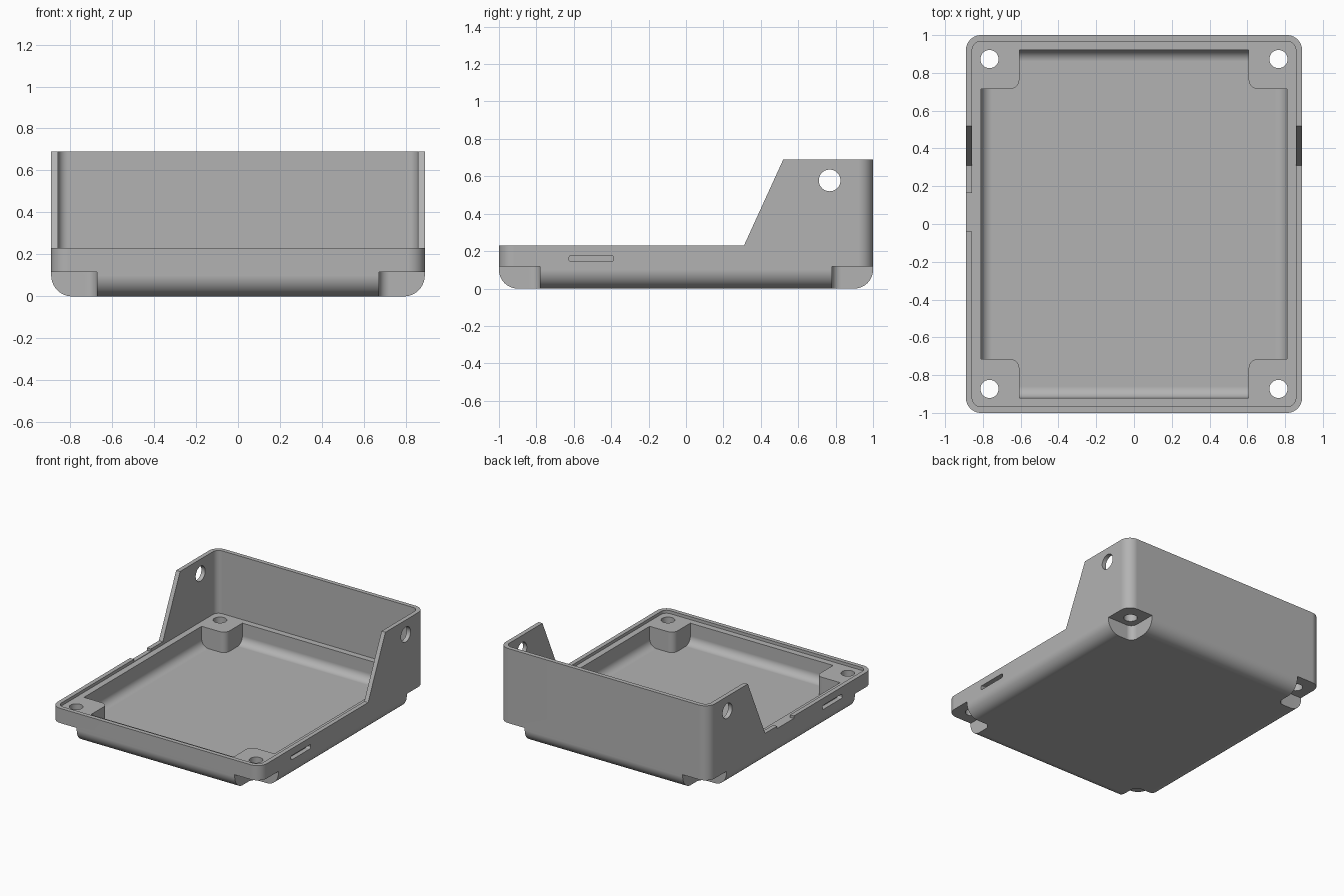
import bpy, bmesh, math
from mathutils import Matrix, Vector

cube = bpy.data.objects.get("Cube")
if cube:
    bpy.data.objects.remove(cube, do_unlink=True)

grey = bpy.data.materials.new("plain grey")
grey.use_nodes = True
colour = (0.45, 0.45, 0.45, 1)
grey.diffuse_color = colour
grey.node_tree.nodes["Principled BSDF"].inputs["Base Color"].default_value = colour

LIP, LEDGE, TOP, FLOOR = 0.23, 0.207, 0.69, 0.05


def rounded(hx, hy, r, steps=10):
    """Rounded rectangle outline around the origin."""
    pts = []
    for i, (sx, sy) in enumerate([(1, 1), (-1, 1), (-1, -1), (1, -1)]):
        for k in range(steps + 1):
            a = math.pi / 2 * (i + k / steps)
            pts.append((sx * (hx - r) + r * math.cos(a), sy * (hy - r) + r * math.sin(a)))
    return pts


def loft(name, rings):
    """Closed solid through equal-sized rings of 3D points."""
    bm = bmesh.new()
    loops = [[bm.verts.new(p) for p in ring] for ring in rings]
    n = len(loops[0])
    for a, b in zip(loops, loops[1:]):
        for i in range(n):
            j = (i + 1) % n
            bm.faces.new((a[i], a[j], b[j], b[i]))
    bm.faces.new(loops[0][::-1])
    bm.faces.new(loops[-1])
    bmesh.ops.recalc_face_normals(bm, faces=bm.faces)
    mesh = bpy.data.meshes.new(name)
    bm.to_mesh(mesh)
    bm.free()
    mesh.materials.append(grey)
    ob = bpy.data.objects.new(name, mesh)
    bpy.context.collection.objects.link(ob)
    return ob


def prism(name, outline, z0, z1, centre=(0, 0)):
    cx, cy = centre
    return loft(name, [[(x + cx, y + cy, z) for x, y in outline] for z in (z0, z1)])


def x_prism(name, outline, x0, x1):
    """Prism along x from a (y, z) outline."""
    return loft(name, [[(x, y, z) for y, z in outline] for x in (x0, x1)])


def tray(name, hx, hy, corner, fillet, z0, z1):
    """Rounded box with a filleted bottom edge."""
    rings = []
    for k in range(11):
        a = math.pi / 2 * k / 10
        inset = fillet * (1 - math.sin(a))
        z = z0 + fillet * (1 - math.cos(a))
        r = max(corner - inset, 0.01)
        rings.append([(x, y, z) for x, y in rounded(hx - inset, hy - inset, r)])
    rings.append([(x, y, z1) for x, y in rounded(hx, hy, corner)])
    return loft(name, rings)


def cut(target, cutter):
    mod = target.modifiers.new("cut", 'BOOLEAN')
    mod.operation, mod.solver, mod.object = 'DIFFERENCE', 'EXACT', cutter
    bpy.ops.object.select_all(action='DESELECT')
    bpy.context.view_layer.objects.active = target
    target.select_set(True)
    bpy.ops.object.modifier_apply(modifier=mod.name)
    bpy.data.objects.remove(cutter, do_unlink=True)


CORNERS = [(sx, sy) for sx in (1, -1) for sy in (1, -1)]


def corner_block(name, x, y, z0, z1, sx, sy):
    """Block outside (x, y) at one corner, with its inner edge rounded."""
    hx, hy = (1.3 - x) / 2, (1.3 - y) / 2
    return prism(name, rounded(hx, hy, 0.05), z0, z1, (sx * (x + hx), sy * (y + hy)))


def circle(cx, cy, r, n=40):
    return [(cx + r * math.cos(2 * math.pi * i / n), cy + r * math.sin(2 * math.pi * i / n))
            for i in range(n)]


# Outer block and the side profile: low front, sloped cheeks, tall back
case = tray("enclosure_shell", 0.89, 1.0, 0.08, 0.1, 0, TOP)
slope = 0.21 / (TOP - LIP)
cut(case, x_prism("profile_cutter", [(-1.2, LIP), (0.31, LIP),
                                     (0.31 + slope * (0.9 - LIP), 0.9), (-1.2, 0.9)], -1.2, 1.2))

# Thin upper lip above the ledge
cut(case, prism("lip_cutter", rounded(0.857, 0.967, 0.047), LEDGE, 0.9))

# Cavity with filleted floor, leaving four corner bosses
cavity = tray("cavity_cutter", 0.81, 0.92, 0.012, 0.06, FLOOR, 0.3)
for sx, sy in CORNERS:
    cut(cavity, corner_block("boss_space", 0.607, 0.715, -0.1, 0.5, sx, sy))
cut(case, cavity)

# Corner recesses below and screw holes
for sx, sy in CORNERS:
    cut(case, corner_block("recess_cutter", 0.672, 0.78, -0.2, 0.117, sx, sy))
    cut(case, prism("screw_cutter", circle(sx * 0.765, sy * 0.873, 0.048), -0.1, 0.4))

# Hinge holes through both cheeks
cut(case, x_prism("hinge_cutter", circle(0.768, 0.578, 0.058), -1.2, 1.2))

# Finger slots on both sides
for s in (1, -1):
    slot = [(y - 0.507, z + 0.16) for y, z in rounded(0.118, 0.016, 0.01, 4)]
    cut(case, x_prism("slot_cutter", slot, s * 0.855, s * 1.1))

# Shallow gap in one side lip
cut(case, x_prism("gap_cutter", [(-0.04, LEDGE + 0.004), (0.165, LEDGE + 0.004),
                                 (0.165, 0.3), (-0.04, 0.3)], -1.1, -0.83))

# Smooth rounded surfaces, crisp edges
bpy.ops.object.shade_smooth_by_angle(angle=math.radians(30))
weighted = case.modifiers.new("weighted_normals", 'WEIGHTED_NORMAL')
weighted.keep_sharp = True
